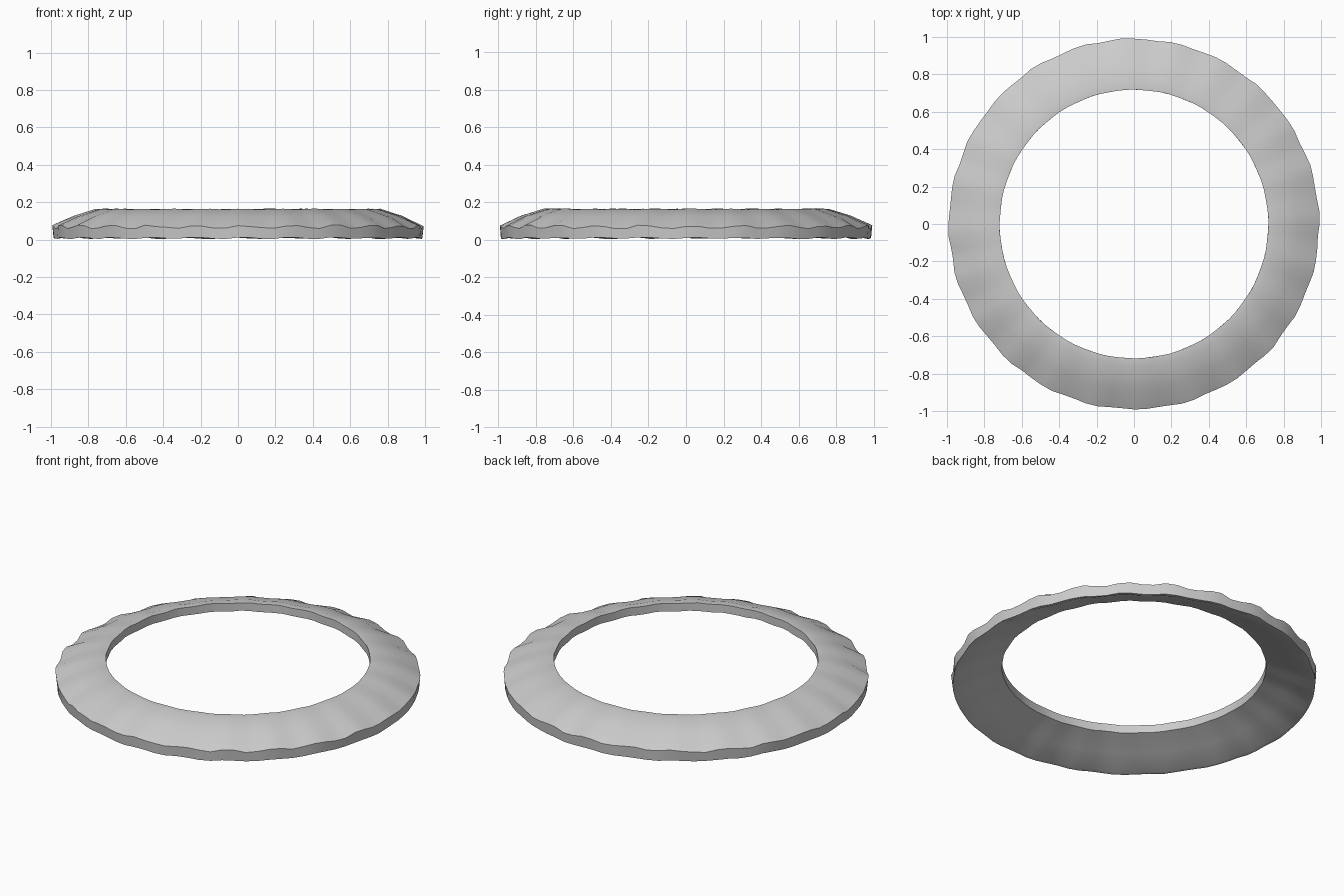
import bpy, bmesh, math, random

if "Cube" in bpy.data.objects:
    bpy.data.objects.remove(bpy.data.objects["Cube"], do_unlink=True)
random.seed(4)

# Plain grey material
grey = bpy.data.materials.new("light grey")
grey.use_nodes = True
colour = (0.6, 0.6, 0.6, 1)
grey.diffuse_color = colour
grey.node_tree.nodes["Principled BSDF"].inputs["Base Color"].default_value = colour

# Cross-section: radius, height, ripple height
# outer wall, domed top, inner wall, hollow underside
PROFILE = [
    (0.985, 0.008, 0.004), (0.99, 0.068, 0.008), (0.88, 0.125, 0.002),
    (0.76, 0.163, 0.002), (0.718, 0.163, 0.002), (0.718, 0.115, 0.002),
    (0.85, 0.065, 0.002), (0.965, 0.01, 0.003),
]
SEGMENTS = 96


def ripple(i, amount):
    """Alternating bumps with a little unevenness."""
    return amount * ((-1) ** (i // 2) * 0.7 + random.uniform(-0.5, 0.5))


# Hollow, domed ring with a rough rim
bm = bmesh.new()
sections = []
for i in range(SEGMENTS):
    angle = math.tau * i / SEGMENTS
    section = []
    for r, z, amount in PROFILE:
        radius = r + ripple(i, 0.5 * amount)
        height = max(0, z + ripple(i, amount))
        section.append(bm.verts.new((radius * math.cos(angle),
                                     radius * math.sin(angle), height)))
    sections.append(section)

count = len(PROFILE)
for i in range(SEGMENTS):
    a, b = sections[i], sections[(i + 1) % SEGMENTS]
    for j in range(count):
        k = (j + 1) % count
        bm.faces.new((a[j], b[j], b[k], a[k]))
bmesh.ops.recalc_face_normals(bm, faces=bm.faces)

mesh = bpy.data.meshes.new("ring")
bm.to_mesh(mesh)
bm.free()
mesh.materials.append(grey)
ring = bpy.data.objects.new("ring", mesh)
bpy.context.collection.objects.link(ring)

# Smooth shading with sharp wall edges
bpy.ops.object.select_all(action="DESELECT")
ring.select_set(True)
bpy.context.view_layer.objects.active = ring
bpy.ops.object.shade_smooth_by_angle(angle=math.radians(30))
